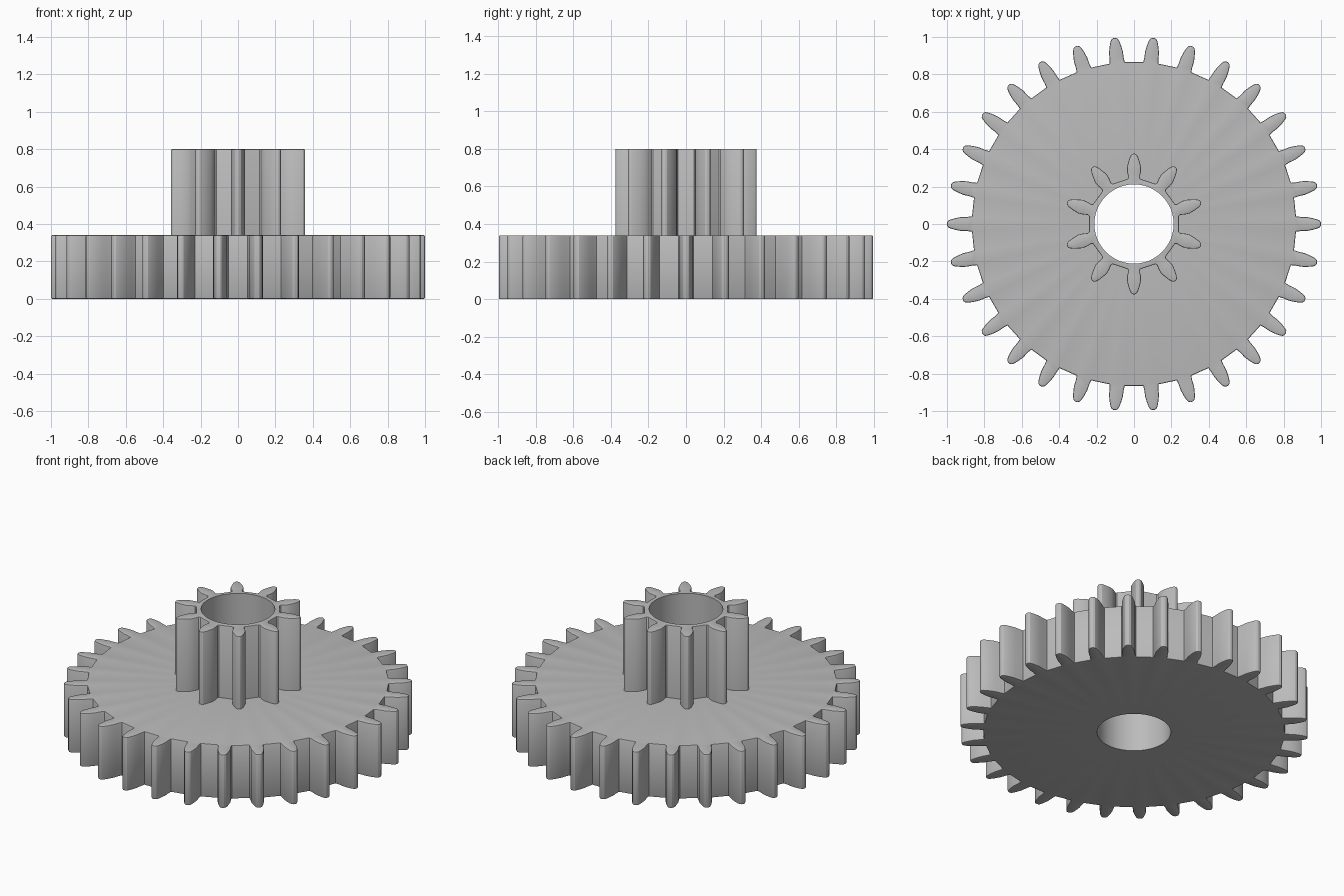
import bpy, bmesh, math
from mathutils import Vector, Matrix

cube = bpy.data.objects.get("Cube")
if cube:
    bpy.data.objects.remove(cube, do_unlink=True)

BORE = 0.212
BORE_SIDES = 48

grey = bpy.data.materials.new("mid grey")
grey.use_nodes = True
colour = (0.5, 0.5, 0.5, 1)
grey.diffuse_color = colour
grey.node_tree.nodes["Principled BSDF"].inputs["Base Color"].default_value = colour


def ring(bm, points, z):
    verts = [bm.verts.new((p.x, p.y, z)) for p in points]
    return [bm.edges.new((verts[i - 1], verts[i])) for i in range(len(verts))]


def make_gear(name, teeth, start, flank, z0, z1, bevel, bottom):
    """Extrude a toothed ring; flank lists (radius, half width) from root to tip."""
    tooth = [Vector((r, -w)) for r, w in flank] + [Vector((r, w)) for r, w in reversed(flank)]
    outline = []
    for i in range(teeth):
        turn = Matrix.Rotation(start + math.tau * i / teeth, 2)
        outline += [turn @ p for p in tooth]
    bore = [Vector((BORE * math.cos(a), BORE * math.sin(a)))
            for a in (math.tau * i / BORE_SIDES for i in range(BORE_SIDES))]

    # toothed plate with a round hole, raised to full height
    bm = bmesh.new()
    edges = ring(bm, outline, z0) + ring(bm, bore, z0)
    bmesh.ops.triangle_fill(bm, edges=edges, use_beauty=True)
    base = bm.faces[:]
    up = bmesh.ops.extrude_face_region(bm, geom=base, use_keep_orig=True)["geom"]
    bmesh.ops.translate(bm, vec=(0, 0, z1 - z0),
                        verts=[g for g in up if isinstance(g, bmesh.types.BMVert)])
    bmesh.ops.recalc_face_normals(bm, faces=bm.faces)
    bmesh.ops.dissolve_limit(bm, angle_limit=0.01, verts=bm.verts,
                             edges=[e for e in bm.edges if e.is_manifold
                                    and all(abs(f.normal.z) > 0.9 for f in e.link_faces)])

    # soften the outer rims only
    def is_rim(e):
        a, b = e.verts
        sharp = len(e.link_faces) == 2 and e.calc_face_angle() > 1
        return (sharp and abs(a.co.z - b.co.z) < 1e-4 and a.co.xy.length > BORE + 0.01
                and (bottom or a.co.z > z0 + 1e-4))
    bmesh.ops.bevel(bm, geom=[e for e in bm.edges if is_rim(e)], offset=bevel,
                    segments=2, profile=0.5, affect='EDGES')

    # the upper gear is open where it joins the lower one
    if not bottom:
        hidden = [f for f in bm.faces if f.normal.z < -0.9]
        bmesh.ops.delete(bm, geom=hidden, context='FACES')

    bmesh.ops.triangulate(bm, faces=[f for f in bm.faces if len(f.verts) > 4])
    mesh = bpy.data.meshes.new(name)
    bm.to_mesh(mesh)
    bm.free()
    mesh.materials.append(grey)
    obj = bpy.data.objects.new(name, mesh)
    bpy.context.collection.objects.link(obj)
    bpy.ops.object.select_all(action='DESELECT')
    obj.select_set(True)
    bpy.context.view_layer.objects.active = obj
    bpy.ops.object.shade_smooth_by_angle(angle=math.radians(25))
    return obj


# wide lower gear
make_gear("large_gear", 30, 0,
          [(0.866, 0.041), (0.89, 0.038), (0.925, 0.037), (0.955, 0.031),
           (0.98, 0.024), (0.994, 0.017), (1.0, 0.007)],
          0, 0.34, 0.007, True)

# narrow upper pinion
make_gear("small_gear", 10, math.pi / 2,
          [(0.241, 0.034), (0.25, 0.03), (0.275, 0.036), (0.3, 0.038), (0.33, 0.031),
           (0.355, 0.023), (0.37, 0.015), (0.376, 0.006)],
          0.34, 0.8, 0.006, False)
